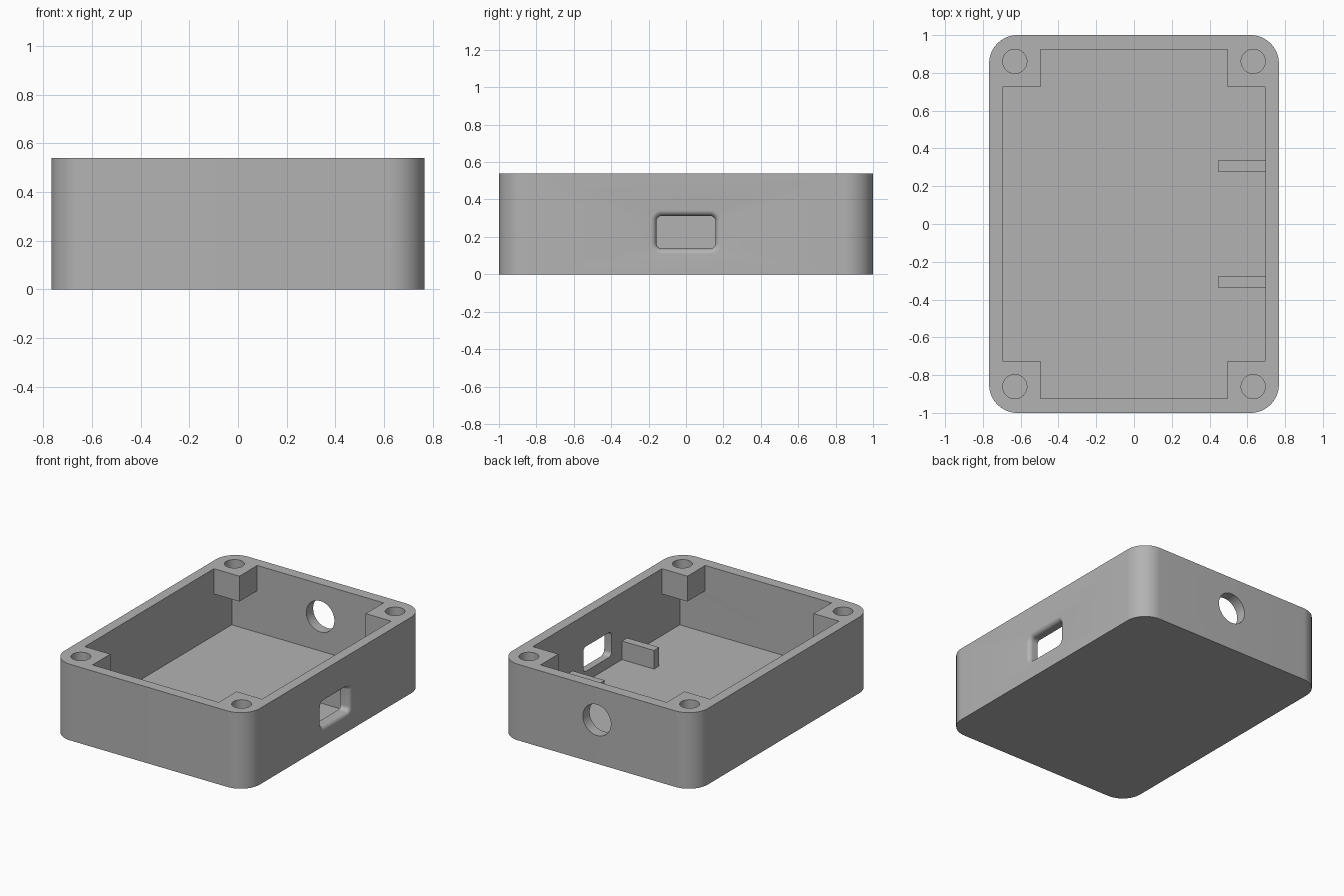
import bpy, bmesh, math
from mathutils import Matrix, Vector

old = bpy.data.objects.get("Cube")
if old:
    bpy.data.objects.remove(old, do_unlink=True)

# Overall sizes
HX, HY, H = 0.767, 1.0, 0.54      # outer half width, half depth, height
CX, CY = 0.696, 0.924             # cavity half width, half depth
FLOOR, POST_Z, POST = 0.065, 0.36, 0.2
FILLET = 0.03

grey = bpy.data.materials.new("plain_grey")
grey.use_nodes = True
grey.diffuse_color = (0.45, 0.45, 0.45, 1)
grey.node_tree.nodes["Principled BSDF"].inputs["Base Color"].default_value = (0.45, 0.45, 0.45, 1)


def finish(name, bm):
    bmesh.ops.recalc_face_normals(bm, faces=bm.faces)
    mesh = bpy.data.meshes.new(name)
    bm.to_mesh(mesh)
    bm.free()
    mesh.materials.append(grey)
    obj = bpy.data.objects.new(name, mesh)
    bpy.context.collection.objects.link(obj)
    return obj


def box(name, lo, hi):
    bm = bmesh.new()
    bmesh.ops.create_cube(bm, size=1)
    lo, hi = Vector(lo), Vector(hi)
    for v in bm.verts:
        v.co = (lo + hi) / 2 + v.co * (hi - lo)
    return finish(name, bm)


def cylinder(name, radius, depth, matrix):
    bm = bmesh.new()
    bmesh.ops.create_cone(bm, cap_ends=True, segments=48, radius1=radius,
                          radius2=radius, depth=depth, matrix=matrix)
    return finish(name, bm)


def rounded_rect(hw, hh, r, steps):
    pts = []
    for quarter, (sx, sy) in enumerate(((1, 1), (-1, 1), (-1, -1), (1, -1))):
        for i in range(steps + 1):
            a = math.pi / 2 * (quarter + i / steps)
            pts.append((sx * (hw - r) + r * math.cos(a), sy * (hh - r) + r * math.sin(a)))
    return pts


def loft(name, loops):
    """Skin a stack of matching loops and cap both ends."""
    bm = bmesh.new()
    rings = [[bm.verts.new(p) for p in loop] for loop in loops]
    n = len(rings[0])
    for a, b in zip(rings, rings[1:]):
        for i in range(n):
            j = (i + 1) % n
            bm.faces.new((a[i], a[j], b[j], b[i]))
    bm.faces.new(rings[0])
    bm.faces.new(rings[-1])
    return finish(name, bm)


def cut(target, cutters):
    """Subtract the cutters, then remove them."""
    for c in cutters:
        c.hide_render = True
        mod = target.modifiers.new(c.name, "BOOLEAN")
        mod.operation, mod.solver, mod.object = "DIFFERENCE", "EXACT", c
    bpy.context.view_layer.update()
    deps = bpy.context.evaluated_depsgraph_get()
    mesh = bpy.data.meshes.new_from_object(target.evaluated_get(deps))
    target.modifiers.clear()
    target.data = mesh
    for c in cutters:
        bpy.data.objects.remove(c, do_unlink=True)


corners = [(sx, sy) for sx in (-1, 1) for sy in (-1, 1)]

# Outer case block with rounded vertical corners
outline = rounded_rect(HX, HY, 0.15, 16)
case = loft("case", [[(x, y, z) for x, y in outline] for z in (0, H)])

# Cavity, notched so that a hanging screw post remains in each corner
cavity = box("cavity", (-CX, -CY, FLOOR), (CX, CY, H + 0.1))
notches = []
for sx, sy in corners:
    xs = sorted((sx * (CX - POST), sx))
    ys = sorted((sy * (CY - POST), sy * 1.2))
    notches.append(box("notch", (xs[0], ys[0], POST_Z), (xs[1], ys[1], H + 0.2)))
cut(cavity, notches)

# Screw holes through the posts
cutters = [cavity]
for sx, sy in corners:
    cutters.append(cylinder("screw_hole", 0.064, 0.25,
                            Matrix.Translation((sx * 0.631, sy * 0.861, POST_Z + 0.115))))

# Round cable hole in the back wall
cutters.append(cylinder("cable_hole", 0.11, 0.3,
                        Matrix.Translation((0, HY, 0.31)) @ Matrix.Rotation(math.pi / 2, 4, "X")))

# Socket opening in the side wall, with a rounded outer lip
stations = [(HX - 0.15, 0)]
for i in range(9):
    a = math.pi / 2 * i / 8
    stations.append((HX - FILLET + FILLET * math.sin(a), FILLET * (1 - math.cos(a))))
stations.append((HX + 0.1, FILLET))
cutters.append(loft("socket_opening", [
    [(x, y, z + 0.225) for y, z in rounded_rect(0.158 + o, 0.088 + o, 0.03 + o, 8)]
    for x, o in stations]))
cut(case, cutters)

# Smooth the curved strips and keep broad faces flat
for p in case.data.polygons:
    p.use_smooth = p.area < 0.03
case.data.set_sharp_from_angle(angle=math.radians(30))

# Pair of board support ribs beside the socket opening
for name, side in (("front_rib", -1), ("back_rib", 1)):
    ys = sorted((side * 0.277, side * 0.335))
    box(name, (0.445, ys[0], FLOOR - 0.01), (CX + 0.01, ys[1], 0.197))
